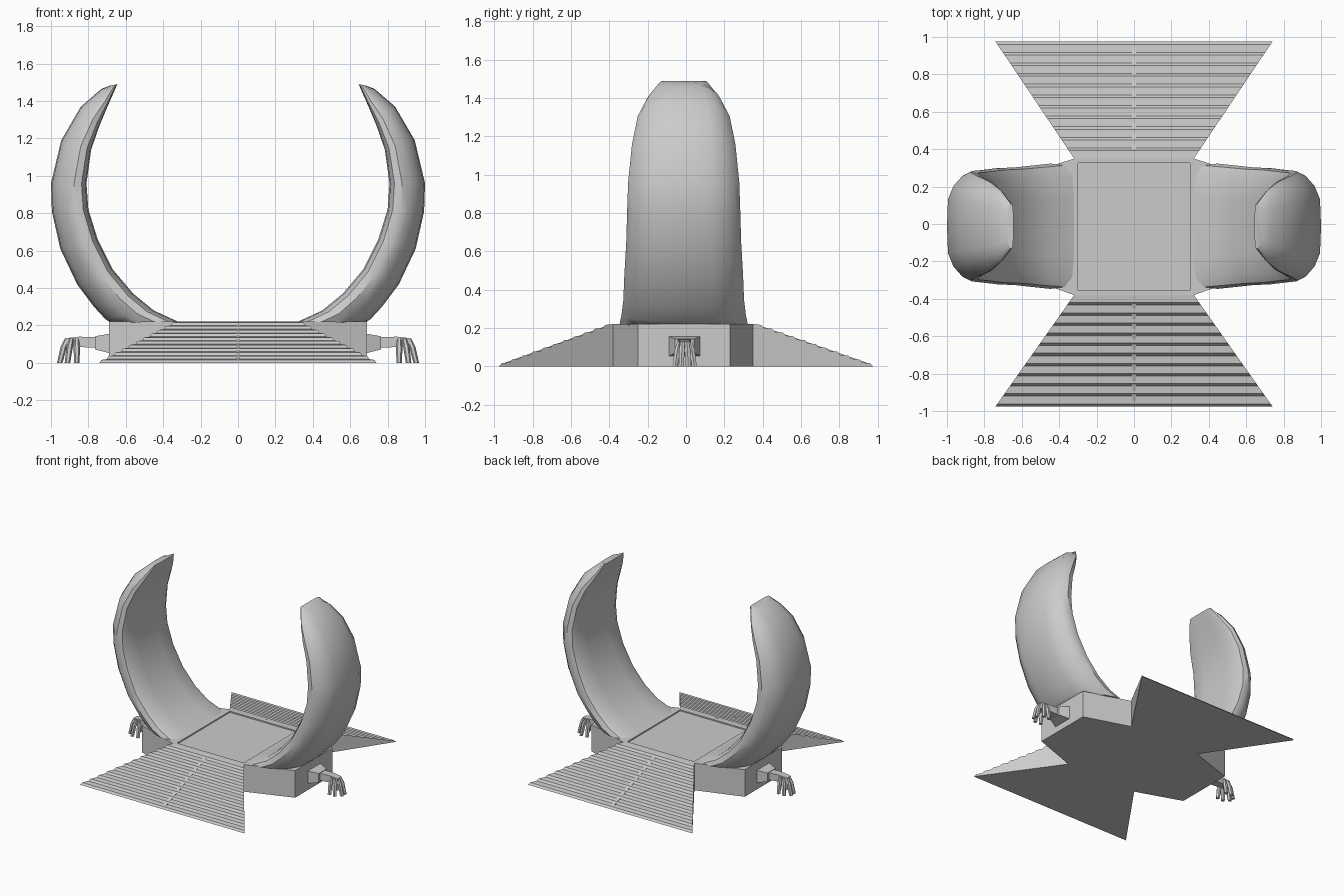
import bpy, bmesh, math
from mathutils import Vector

if "Cube" in bpy.data.objects:
    bpy.data.objects.remove(bpy.data.objects["Cube"])


def loft(name, rings, mirror=False, smooth=False):
    """Closed solid through a list of rings with equal point counts."""
    bm = bmesh.new()
    vs = [[bm.verts.new(p) for p in r] for r in rings]
    n = len(vs[0])
    for a, b in zip(vs, vs[1:]):
        for i in range(n):
            j = (i + 1) % n
            bm.faces.new((a[i], a[j], b[j], b[i]))
    bm.faces.new(vs[0][::-1])
    bm.faces.new(vs[-1])
    bmesh.ops.recalc_face_normals(bm, faces=bm.faces)
    me = bpy.data.meshes.new(name)
    bm.to_mesh(me)
    bm.free()
    ob = bpy.data.objects.new(name, me)
    bpy.context.collection.objects.link(ob)
    if mirror:
        ob.modifiers.new("mirror", 'MIRROR').use_mirror_merge = False
    if smooth:
        bpy.ops.object.select_all(action='DESELECT')
        bpy.context.view_layer.objects.active = ob
        ob.select_set(True)
        bpy.ops.object.shade_smooth_by_angle(angle=math.radians(40))
    return ob


def prism(name, pts, z0, z1, mirror=False):
    return loft(name, [[(x, y, z) for x, y in pts] for z in (z0, z1)], mirror)


def rect_yz(x, y0, y1, z0, z1):
    return [(x, y0, z0), (x, y1, z0), (x, y1, z1), (x, y0, z1)]


TOP = 0.22
YF, YB = -0.38, 0.35

# central floor, slightly sunk between rims and wing blocks
prism("floor", [(-.32, YF), (.32, YF), (.32, YB), (-.32, YB)], 0, TOP - .01)
prism("front_rim", [(-.32, YF), (.32, YF), (.32, YF + .025), (-.32, YF + .025)], 0, TOP)
prism("back_rim", [(-.32, YB - .025), (.32, YB - .025), (.32, YB), (-.32, YB)], 0, TOP)
prism("wing_block", [(.30, YF), (.32, YF), (.69, -.25), (.69, .23), (.32, YB), (.30, YB)],
      0, TOP, True)


# flared staircases front and back
def stairs(name, y0, y1, steps=11):
    def half(t):
        return .32 + .42 * t
    prof = [(0, TOP)]
    for i in range(steps):
        t = (i + 1) / steps
        prof.append((t - .25 / steps, TOP * (1 - i / steps) - .004))
        prof.append((t, TOP * (1 - t)))
    rings = []
    for s in (-1, 1):
        top = [(s * half(t), y0 + (y1 - y0) * t, max(z, 0)) for t, z in prof]
        rings.append(top + [(s * half(0), y0, 0)])
    loft(name, rings)
    # thin centre strip down the steps
    d = (y1 - y0)
    loft(name + "_centre_strip", [
        [(s * .012, y0 + d * .02, TOP - .02), (s * .012, y0 + d * .02, TOP),
         (s * .012, y0 + d * .98, .012), (s * .012, y0 + d * .98, 0)] for s in (-1, 1)])


stairs("front_stairs", YF, -.975)
stairs("back_stairs", YB, .975)

# curved horns: inner point, outer point, half width along y
horn = [
    (.32, .22, .68, .215, .335), (.45, .28, .71, .235, .325),
    (.56, .37, .77, .30, .315), (.67, .50, .86, .42, .31),
    (.75, .66, .95, .61, .30), (.80, .82, .995, .81, .295),
    (.81, .96, 1.0, .96, .29), (.785, 1.14, .945, 1.19, .27),
    (.74, 1.27, .84, 1.37, .24), (.70, 1.365, .73, 1.465, .19),
    (.645, 1.49, .685, 1.482, .12)]
half_sec = [(.0, .45), (.03, .82), (.14, .97), (.35, 1), (.58, .92), (.82, .74), (.97, .5)]
section = half_sec + [(1, 0)] + [(t, -s) for t, s in reversed(half_sec)] + [(0, 0)]
rings = []
for xi, zi, xo, zo, w in horn:
    rings.append([(xi + t * (xo - xi), -.012 + s * w, zi + t * (zo - zi)) for t, s in section])
loft("horn", rings, True, True)

# side arms: flared socket, wrist and paw
C = -.007
loft("arm_socket", [rect_yz(.68, C - .085, C + .085, .05, .157),
                    rect_yz(.765, C - .05, C + .05, .072, .142)], True)
loft("wrist", [rect_yz(.75, C - .035, C + .035, .08, .138),
               rect_yz(.85, C - .03, C + .03, .085, .14),
               rect_yz(.92, C - .025, C + .025, .085, .132)], True)

# claws fanned from the paw to the ground
claws = [((.915, .012), (.953, .018)), ((.89, .028), (.912, .05)), ((.862, .025), (.862, .048))]
for k, ((ax, ay), (bx, by)) in enumerate(claws):
    for s in (-1, 1):
        rings = []
        for t, z, r in ((0, .13, .011), (.45, .085, .017), (1, 0, .015)):
            x, y = ax + (bx - ax) * t, C + s * (ay + (by - ay) * t)
            rings.append([(x + r * math.cos(a), y + r * math.sin(a), z)
                          for a in (i * math.tau / 6 for i in range(6))])
        loft(f"claw_{k}_{'front' if s < 0 else 'back'}", rings, True)
